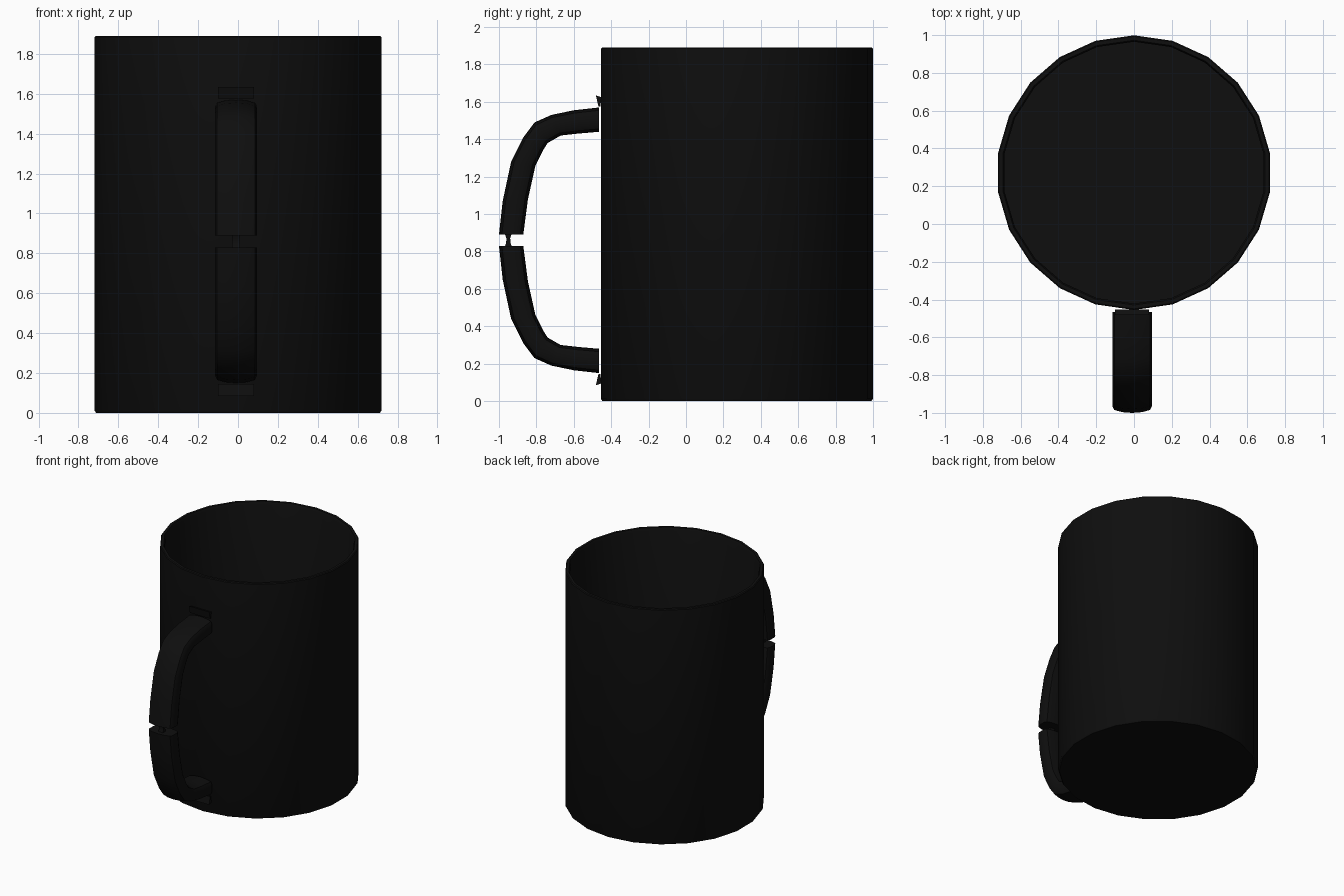
import bpy, bmesh, math
from mathutils import Vector

cube = bpy.data.objects.get("Cube")
if cube:
    bpy.data.objects.remove(cube, do_unlink=True)

black = bpy.data.materials.new("glossy black")
black.use_nodes = True
colour = (0.0045, 0.0045, 0.0045, 1)
black.diffuse_color = colour
black.node_tree.nodes["Principled BSDF"].inputs["Base Color"].default_value = colour

SIDES = 22
RADIUS = 0.727
CENTRE_Y = 0.272
HEIGHT = 1.89
MID_Z = 0.86      # the handle mirrors about this height
HANDLE_X = -0.01


def finish(name, bm, angle=40):
    bmesh.ops.recalc_face_normals(bm, faces=bm.faces)
    mesh = bpy.data.meshes.new(name)
    bm.to_mesh(mesh)
    bm.free()
    obj = bpy.data.objects.new(name, mesh)
    bpy.context.collection.objects.link(obj)
    mesh.materials.append(black)
    bpy.ops.object.select_all(action='DESELECT')
    obj.select_set(True)
    bpy.context.view_layer.objects.active = obj
    bpy.ops.object.shade_smooth_by_angle(angle=math.radians(angle))
    return obj


def loft(bm, rings):
    """Join rings of points with quads and cap both ends."""
    loops = [[bm.verts.new(p) for p in ring] for ring in rings]
    for a, b in zip(loops, loops[1:]):
        for i in range(len(a)):
            j = (i + 1) % len(a)
            bm.faces.new((a[i], a[j], b[j], b[i]))
    bm.faces.new(loops[0])
    bm.faces.new(loops[-1])


def circle(radius, z):
    steps = [math.tau * i / SIDES for i in range(SIDES)]
    return [(radius * math.sin(a), CENTRE_Y + radius * math.cos(a), z) for a in steps]


# Mug body: outer wall, thin rim, inner wall and floor in one shell
profile = [(RADIUS - 0.008, 0), (RADIUS, 0.012), (RADIUS, HEIGHT - 0.006),
           (RADIUS - 0.006, HEIGHT), (RADIUS - 0.026, HEIGHT),
           (RADIUS - 0.034, HEIGHT - 0.02), (RADIUS - 0.034, 0.05)]
bm = bmesh.new()
loft(bm, [circle(r, z) for r, z in profile])
finish("mug_body", bm)

# Handle halves: rounded band section between outer and inner edge curves
outer = [(-0.465, 1.57), (-0.60, 1.555), (-0.72, 1.53), (-0.81, 1.49),
         (-0.87, 1.41), (-0.935, 1.28), (-0.98, 1.07), (-1.0, 0.89)]
inner = [(-0.465, 1.44), (-0.58, 1.43), (-0.67, 1.42), (-0.74, 1.38),
         (-0.765, 1.34), (-0.805, 1.26), (-0.845, 1.08), (-0.87, 0.89)]
section = [(-1, 0.28), (-0.9, 0.12), (-0.5, 0.03), (0, 0), (0.5, 0.03), (0.9, 0.12), (1, 0.28),
           (1, 0.72), (0.9, 0.88), (0.5, 0.97), (0, 1), (-0.5, 0.97), (-0.9, 0.88), (-1, 0.72)]


def flip(point, lower):
    return Vector((point.x, point.y, 2 * MID_Z - point.z)) if lower else point


for name, lower in (("upper_handle", False), ("lower_handle", True)):
    rings = []
    for o, i in zip(outer, inner):
        a, b = Vector((HANDLE_X, *o)), Vector((HANDLE_X, *i))
        rings.append([flip(a.lerp(b, t) + Vector((0.105 * s, 0, 0)), lower)
                      for s, t in section])
    bm = bmesh.new()
    loft(bm, rings)
    finish(name, bm)

    # Small wedge of the mounting joint beside the wall
    bm = bmesh.new()
    wedge = [(-0.482, 1.635), (-0.452, 1.625), (-0.458, 1.575), (-0.468, 1.575)]
    loft(bm, [[flip(Vector((HANDLE_X + dx, y, z)), lower) for y, z in wedge]
              for dx in (-0.09, 0.09)])
    finish(name + "_joint", bm)

# Narrow sliver bridging the gap in the handle
bm = bmesh.new()
waist = [(0.02, 0.82), (0.012, 0.845), (0.01, 0.87), (0.02, 0.90)]
loft(bm, [[(HANDLE_X + sx * 0.02, -0.95 + sy * w, z)
           for sx, sy in ((-1, -1), (1, -1), (1, 1), (-1, 1))] for w, z in waist])
finish("handle_bridge", bm)
